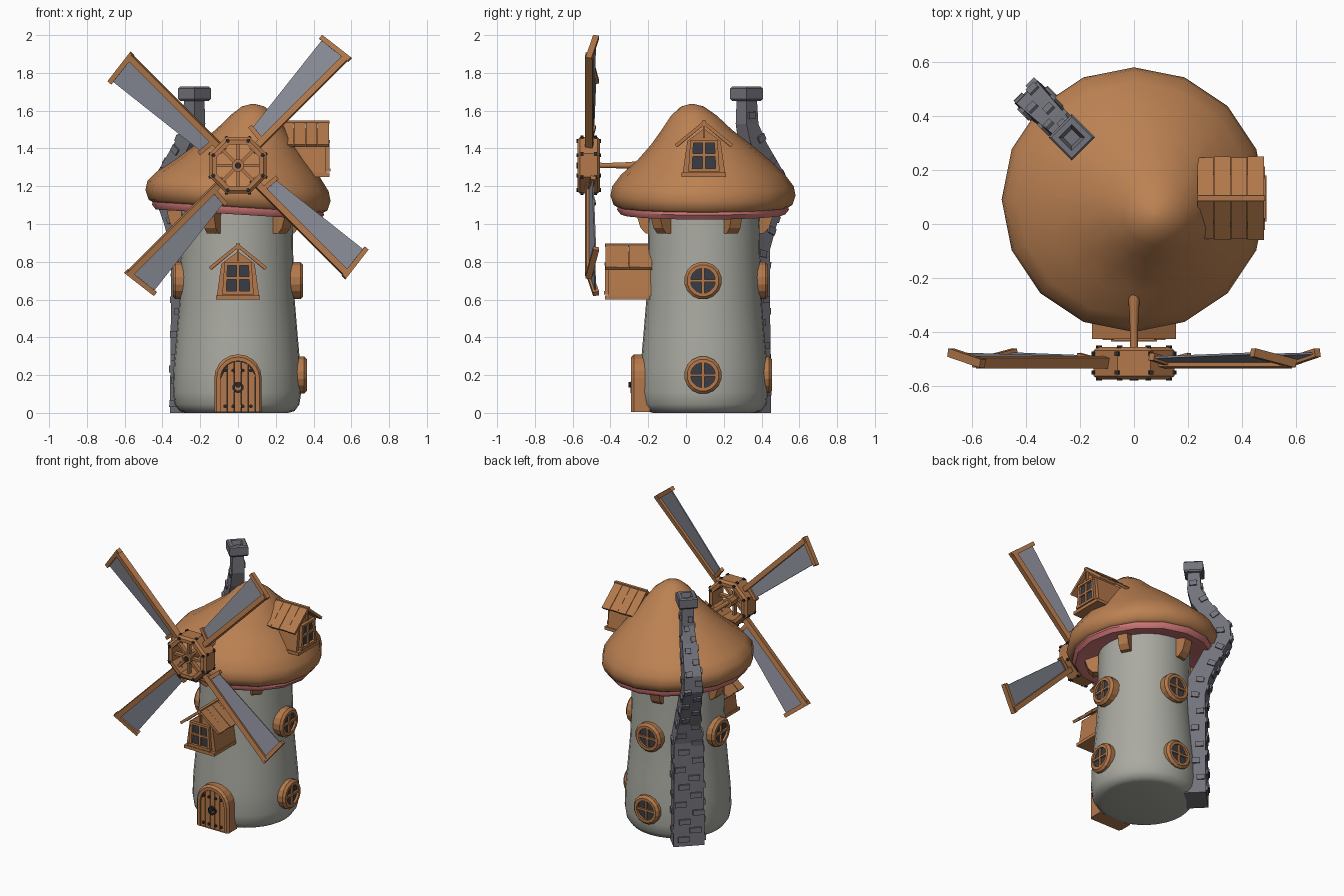
import bpy, bmesh, math, random
from mathutils import Matrix, Vector

if "Cube" in bpy.data.objects:
    bpy.data.objects.remove(bpy.data.objects["Cube"])

random.seed(4)
T = lambda x, y, z: Matrix.Translation((x, y, z))
R = lambda deg, ax: Matrix.Rotation(math.radians(deg), 4, ax)
I = Matrix.Identity(4)
CY = 0.09                                   # tower axis in y

COLORS = {"wood": (.45, .19, .07), "cap_brown": (.50, .22, .085), "wall_grey": (.40, .40, .36),
          "stone": (.17, .17, .20), "sail_cloth": (.25, .26, .31), "pink_gills": (.62, .18, .18),
          "dark_glass": (.04, .046, .06), "iron": (.025, .025, .03)}
MATS = {}
for n, c in COLORS.items():
    MATS[n] = bpy.data.materials.new(n)
    MATS[n].diffuse_color = (*c, 1)
groups = {}


def loft(name, mat, loops, M=I, closed=False, caps=True):
    """Bridge equal-length loops of 3D points and add the result to a named object."""
    bm, slots = groups.setdefault(name, (bmesh.new(), []))
    if mat not in slots:
        slots.append(mat)
    rows = [[bm.verts.new(M @ Vector(p)) for p in lp] for lp in loops]
    n, faces = len(rows[0]), []
    pairs = list(zip(rows, rows[1:])) + ([(rows[-1], rows[0])] if closed else [])
    for a, b in pairs:
        for i in range(n):
            j = (i + 1) % n
            faces.append(bm.faces.new((a[i], a[j], b[j], b[i])))
    if caps and not closed:
        faces += [bm.faces.new(rows[0][::-1]), bm.faces.new(rows[-1])]
    for f in faces:
        f.material_index = slots.index(mat)
    bmesh.ops.recalc_face_normals(bm, faces=faces)


def prism(name, mat, pts, y0, y1, M=I):
    loft(name, mat, [[(x, y, z) for x, z in pts] for y in (y0, y1)], M)


def box(name, mat, c, s, M=I):
    x, z = s[0] / 2, s[2] / 2
    prism(name, mat, [(-x, -z), (x, -z), (x, z), (-x, z)], -s[1] / 2, s[1] / 2, M @ T(*c))


def circle(r, n, off=0):
    return [(r * math.cos((i + off) * math.tau / n), r * math.sin((i + off) * math.tau / n)) for i in range(n)]


def disc(name, mat, r, y0, y1, n, M=I):
    prism(name, mat, circle(r, n, .5), y0, y1, M)


def hoop(name, mat, prof, n, M=I):
    """Closed ring around the y axis from (radius, y) profile points."""
    loft(name, mat, [[(x, y, z) for x, z in circle(r, n, .5)] for r, y in prof], M, closed=True)


def around(az, z):
    """Frame on the tower axis whose -y points outward at the given azimuth."""
    return T(0, CY, z) @ R(az + 90, 'Z')


# Tower wall
wall = [(.27, 0), (.305, .01), (.33, .045), (.34, .11), (.335, .25), (.32, .42), (.305, .6), (.297, .85), (.292, 1.12)]
loft("tower_wall", "wall_grey", [[(x - .005, y + CY + .005, z) for x, y in circle(r, 32)] for r, z in wall])


# Mushroom cap with leaning tip, and pink underside
def cap_loop(z, cx, cy, r):
    k = min(1, max(0, (1.34 - z) / .15))
    return [(cx + x, cy + y, z - .03 * k * x / .49) for x, y in circle(r, 16)]


cap = [(1.635, .08, .032, .012), (1.622, .08, .034, .06), (1.575, .079, .042, .12), (1.5, .068, .057, .185),
       (1.42, .04, .08, .265), (1.34, .015, .093, .348), (1.26, 0, CY, .435), (1.2, 0, CY, .48),
       (1.15, 0, CY, .49), (1.10, 0, CY, .473), (1.085, 0, CY, .445)]
loft("cap_roof", "cap_brown", [cap_loop(*p) for p in cap])
gills = [(1.10, .45), (1.075, .455), (1.05, .435), (1.055, .39), (1.09, .28)]
loft("cap_underside", "pink_gills", [cap_loop(z, 0, CY, r) for z, r in gills])

# Brackets under the cap
for az in (-43, 29, 101, 173, 245):
    M = around(az, 0) @ R(90, 'Z')
    prism("cap_brackets", "wood", [(-.28, 1.1), (-.375, 1.1), (-.37, 1.04), (-.35, .98), (-.32, .95), (-.28, .95)],
          -.033, .033, M)

# Door: arched frame, planks, bolts, knocker
def arch(w, h):
    return [(-w, .005), (w, .005)] + [(w * math.cos(a), h - w + w * math.sin(a))
                                      for a in [math.pi * i / 10 for i in range(11)]]


D = T(0, -.29, 0)
loft("door_frame", "wood", [[(x, y, z) for x, z in arch(w, h)] for w, h, y in
     ((.113, .296, 0), (.125, .31, .015), (.125, .31, .1), (.093, .275, .1), (.093, .275, 0))], D, closed=True)
prism("door", "iron", arch(.094, .276), .02, .09, D)
for i in range(5):
    x0 = -.092 + i * .037
    tops = [.182 + math.sqrt(max(0, .092 ** 2 - x * x)) for x in (x0, x0 + .034)]
    prism("door", "wood", [(x0, .006), (x0 + .034, .006), (x0 + .034, tops[1]), (x0, tops[0])], .008, .03, D)
for x in (-.068, -.025, .025, .068):
    for z in (.035, .225):
        disc("door_bolts", "iron", .01, -.002, .02, 6, D @ T(x, 0, z))
hoop("door_knocker", "iron", [(.03, -.004), (.03, .01), (.018, .01), (.018, -.004)], 10, D @ T(0, 0, .135))
disc("door_knocker", "iron", .016, -.015, .01, 8, D @ T(0, 0, .15))


# Gabled dormers, front face at local y = 0
def dormer(name, M):
    prism(name, "wood", [(-.112, .02), (.112, .02), (.088, .19), (0, .255), (-.088, .19)], 0, .24, M)
    box(name, "wood", (0, .1, .011), (.235, .24, .022), M)
    box(name, "wood", (0, -.008, .036), (.17, .034, .018), M)
    box(name, "dark_glass", (0, -.002, .115), (.13, .008, .14), M)
    for s in (-1, 1):
        prism(name, "wood", [(s * .062, .045), (s * .082, .045), (s * .072, .19), (s * .055, .19)], -.02, .01, M)
        for i in range(4):                  # overlapping roof boards
            P = M @ T(0, 0, .285) @ R(s * (39 + .8 * (i % 2)), 'Y')
            box(name, "wood", (s * .094, .014 + i * .062, 0), (.196 - .006 * (i % 2), .06, .018), P)
    box(name, "wood", (0, -.008, .188), (.15, .026, .016), M)
    box(name, "wood", (0, -.008, .115), (.015, .02, .14), M)
    box(name, "wood", (0, -.008, .115), (.13, .02, .015), M)
    box(name, "wood", (0, -.004, .25), (.012, .02, .09), M)
    box(name, "wood", (0, .105, .288), (.02, .25, .018), M)


dormer("front_dormer", T(0, -.41, .6))
dormer("roof_dormer", T(.465, .095, 1.25) @ R(90, 'Z'))

# Round windows: right and back in two rows, left in the upper row
for az, z, d in ((0, .2, .365), (0, .7, .345), (90, .2, .365), (90, .7, .345), (180, .7, .345)):
    M = around(az, z)
    hoop("round_windows", "wood", [(.085, -d), (.1, -d + .015), (.1, -.25), (.066, -.25), (.066, -d)], 16, M)
    disc("round_windows", "dark_glass", .07, -d + .015, -.26, 16, M)
    for s in ((.135, .02, .014), (.014, .02, .135)):
        box("round_windows", "wood", (0, -d + .012, 0), s, M)

# Chimney: (outer distance, inner distance, height, half width)
path = [(.41, .27, 0, .1), (.405, .27, .72, .095), (.43, .29, .86, .07), (.49, .36, 1.0, .064), (.565, .43, 1.15, .06),
        (.56, .42, 1.26, .056), (.43, .31, 1.43, .046), (.375, .285, 1.53, .04), (.365, .29, 1.67, .038)]
C = around(135, 0)
loft("chimney", "stone", [[(-w, -o, z), (w, -o, z), (w, -i, z), (-w, -i, z)] for o, i, z, w in path], C)
cx = lambda w, z: [(-w, -.326 - w, z), (w, -.326 - w, z), (w, -.326 + w, z), (-w, -.326 + w, z)]
loft("chimney_top", "stone", [cx(.054, 1.652), cx(.061, 1.662), cx(.061, 1.718), cx(.054, 1.727),
                              cx(.034, 1.727), cx(.022, 1.68)], C)
for k in range(26):                         # raised stones
    z = .05 + k * .061
    a, b = next((p, q) for p, q in zip(path, path[1:]) if p[2] <= z <= q[2])
    t = (z - a[2]) / (b[2] - a[2])
    o, i, _, w = [p + (q - p) * t for p, q in zip(a, b)]
    tilt = R(math.degrees(math.atan2(b[0] - a[0], b[2] - a[2])), 'X')
    side = 1 if k % 2 else -1
    box("chimney_stones", "stone", (0, 0, 0), (w * .75, .022, .036),
        C @ T(side * w * random.uniform(.25, .65), -o, z) @ tilt)
    box("chimney_stones", "stone", (0, 0, 0), (.02, .05, .036),
        C @ T(-side * w, -(o - random.uniform(.025, .07)), z) @ tilt)

# Windmill hub: drum, spokes, bolts, axle
H = T(0, 0, 1.31)
hoop("hub_drum", "wood", [(.145, -.575), (.162, -.562), (.162, -.468), (.145, -.455), (.12, -.455), (.12, -.575)], 8, H)
disc("hub_centre", "wood", .034, -.572, -.46, 8, H)
disc("hub_centre", "iron", .018, -.58, -.56, 8, H)
for k in range(8):
    S = H @ R(k * 45, 'Y')
    box("hub_spokes", "wood", (.075, -.54, 0), (.11, .03, .016), S)
    B = H @ R(k * 45 + 22.5, 'Y') @ T(.14, 0, 0)
    disc("hub_bolts", "iron", .011, -.58, -.45, 6, B)
    for y in (-.55, -.48):
        box("hub_bolts", "iron", (.02, y, 0), (.014, .016, .016), B)
loft("axle", "wood", [[(x, y, z) for x, z in circle(r, 10)] for r, y in
     ((.017, -.5), (.014, -.42), (.017, -.33), (.021, -.28), (.021, -.15))], H)

# Four pitched sails: spar with cloth on one side, end bars
for k in range(4):
    S = T(0, -.512, 1.31) @ R(-45 - 90 * k, 'Y') @ R(-12, 'X')
    box("sail_spars", "wood", (.46, 0, 0), (.71, .04, .034), S)
    prism("sail_cloths", "sail_cloth", [(.185, .01), (.80, .01), (.785, .158), (.195, .088)], -.004, .004, S)
    prism("sail_bars", "wood", [(.80, -.022), (.828, -.022), (.804, .175), (.778, .172)], -.016, .016, S)
    prism("sail_bars", "wood", [(.17, .0), (.195, .0), (.203, .1), (.18, .104)], -.014, .014, S)

# Turn the collected parts into objects
for name, (bm, slots) in groups.items():
    me = bpy.data.meshes.new(name)
    bm.to_mesh(me)
    bm.free()
    for s in slots:
        me.materials.append(MATS[s])
    ob = bpy.data.objects.new(name, me)
    bpy.context.collection.objects.link(ob)
    if name in ("tower_wall", "cap_roof", "cap_underside", "axle"):
        bpy.ops.object.select_all(action='DESELECT')
        ob.select_set(True)
        bpy.context.view_layer.objects.active = ob
        bpy.ops.object.shade_smooth_by_angle(angle=math.radians(50))

for m in bpy.data.materials:
    if m.users and not m.is_grease_pencil:
        m.use_nodes = True
        m.node_tree.nodes["Principled BSDF"].inputs["Base Color"].default_value = m.diffuse_color
